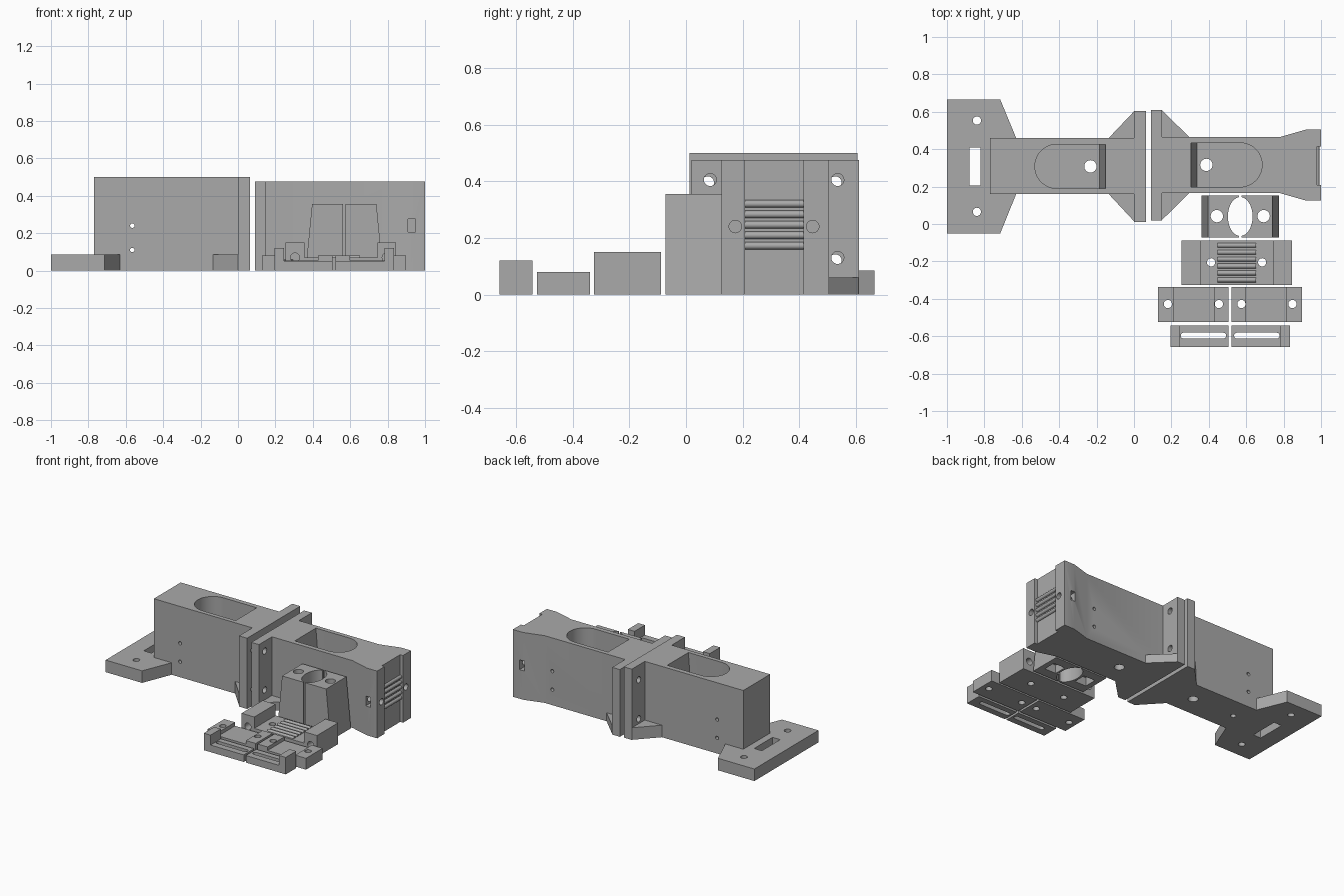
import bpy, bmesh, math
from mathutils import Vector

if "Cube" in bpy.data.objects:
    bpy.data.objects.remove(bpy.data.objects["Cube"])

GREY = bpy.data.materials.new("plain grey")
GREY.diffuse_color = (0.4, 0.4, 0.4, 1)
GREY.use_nodes = True
GREY.node_tree.nodes["Principled BSDF"].inputs["Base Color"].default_value = GREY.diffuse_color


def prism(name, pts, lo, hi, axis="z"):
    """Extrude a 2D profile along an axis (z: x,y  y: x,z  x: y,z)."""
    place = {"z": lambda a, b, c: (a, b, c), "y": lambda a, b, c: (a, c, b),
             "x": lambda a, b, c: (c, a, b)}[axis]
    bm = bmesh.new()
    face = bm.faces.new([bm.verts.new(place(a, b, lo)) for a, b in pts])
    ext = bmesh.ops.extrude_face_region(bm, geom=[face])
    move = Vector(place(0, 0, hi - lo))
    bmesh.ops.translate(bm, vec=move, verts=[g for g in ext["geom"] if isinstance(g, bmesh.types.BMVert)])
    bmesh.ops.recalc_face_normals(bm, faces=bm.faces)
    me = bpy.data.meshes.new(name)
    bm.to_mesh(me)
    bm.free()
    me.materials.append(GREY)
    ob = bpy.data.objects.new(name, me)
    bpy.context.collection.objects.link(ob)
    return ob


def box(name, x0, x1, y0, y1, z0, z1):
    return prism(name, [(x0, y0), (x1, y0), (x1, y1), (x0, y1)], z0, z1)


def rod(a, b, r, lo, hi, axis="z", rb=None, n=32):
    """Round or oval bar, used for holes and ridges."""
    rb = rb or r
    pts = [(a + r * math.cos(2 * math.pi * i / n), b + rb * math.sin(2 * math.pi * i / n)) for i in range(n)]
    return prism("rod", pts, lo, hi, axis)


def combine(ob, others, op="DIFFERENCE"):
    bpy.context.view_layer.objects.active = ob
    for o in others:
        m = ob.modifiers.new("bool", "BOOLEAN")
        m.operation, m.solver, m.object = op, "EXACT", o
        bpy.ops.object.modifier_apply(modifier=m.name)
        bpy.data.objects.remove(o)
    return ob


def pocket(flat, end, yc, top, slope, r=0.118):
    """Deep recess: round at one end, leaning flat wall at the other."""
    s = 1 if end > flat else -1
    c = end - s * r
    pts = [(flat, yc - r)]
    pts += [(c + s * r * math.cos(t), yc + r * math.sin(t))
            for t in (math.pi * (i / 24 - 0.5) for i in range(25))]
    pts += [(flat, yc + r)]
    ob = prism("pocket", pts, 0.08, top)
    for v in ob.data.vertices:
        if abs(v.co.x - flat) < 1e-4 and v.co.z < 0.1:
            v.co.x += s * slope
    return ob


# Left arm: body, flange, gussets and foot plate
left = box("left_arm", -0.77, 0.03, 0.16, 0.46, 0, 0.5)
combine(left, [
    box("flange", 0, 0.063, 0.012, 0.605, 0, 0.5),
    prism("gusset", [(-0.135, 0.16), (0.0, 0.015), (0.03, 0.015), (0.03, 0.602), (0.0, 0.602), (-0.135, 0.46)],
          0, 0.085),
    prism("foot", [(-1, -0.05), (-0.715, -0.05), (-0.63, 0.16), (-0.63, 0.46), (-0.715, 0.665), (-1, 0.665)],
          0, 0.085)], "UNION")
cuts = [pocket(-0.15, -0.53, 0.308, 0.52, 0.035),
        rod(-0.233, 0.308, 0.033, -0.1, 0.2),
        rod(-0.565, 0.308, 0.018, -0.1, 0.3),
        box("slot", -0.88, -0.82, 0.205, 0.41, -0.1, 0.2)]
cuts += [rod(-0.84, y, 0.022, -0.1, 0.2) for y in (0.065, 0.553)]
cuts += [rod(-0.565, z, 0.012, 0, 0.6, "y") for z in (0.11, 0.24)]
cuts += [rod(y, z, 0.022, -0.05, 0.1, "x") for y in (0.077, 0.527) for z in (0.12, 0.395)]
combine(left, cuts)

# Right arm: flared end, flange and gussets
right = prism("right_arm", [(0.12, 0.165), (0.78, 0.165), (0.92, 0.125), (1, 0.125),
                            (1, 0.505), (0.92, 0.505), (0.78, 0.465), (0.12, 0.465)], 0, 0.475)
combine(right, [
    box("flange", 0.09, 0.15, 0.02, 0.61, 0, 0.475),
    prism("gusset", [(0.12, 0.022), (0.15, 0.022), (0.295, 0.165), (0.295, 0.465), (0.15, 0.608), (0.12, 0.608)],
          0, 0.06)], "UNION")
cuts = [pocket(0.303, 0.685, 0.316, 0.5, 0.035),
        rod(0.387, 0.316, 0.033, -0.1, 0.2),
        box("channel", 0.978, 1.1, 0.208, 0.414, -0.1, 0.6)]
cuts += [rod(0.72, z, 0.012, 0, 0.6, "y") for z in (0.11, 0.24)]
cuts += [rod(y, z, 0.022, 0.05, 0.2, "x") for y in (0.085, 0.535) for z in (0.13, 0.405)]
cuts += [rod(y, 0.24, 0.022, 0.88, 1.1, "x") for y in (0.174, 0.447)]
cuts += [box("nut_slot", 0.91, 0.948, a, b, 0.205, 0.275) for a, b in ((0.05, 0.2), (0.42, 0.6))]
combine(right, cuts)
for i in range(5):
    rod(0.978, 0.172 + i * 0.037, 0.013, 0.208, 0.414, "y", n=16).name = "end_grip_ridge"

# Split tapered clamp with an oval bore
for s in (-1, 1):
    c = 0.568
    half = prism("clamp_half", [(c + s * 0.006, 0), (c + s * 0.207, 0), (c + s * 0.172, 0.355),
                                (c + s * 0.006, 0.355)], -0.073, 0.153, "y")
    x = c + s * 0.125
    combine(half, [rod(c, 0.04, 0.066, -0.1, 0.5, rb=0.104, n=48),
                   rod(x, 0.042, 0.033, -0.1, 0.5),
                   box("nut_trap", x - 0.045, x + 0.045, -0.003, 0.087, -0.1, 0.06)])

# Grip base with raised ends
base = prism("grip_base", [(0.255, 0), (0.845, 0), (0.845, 0.15), (0.745, 0.15), (0.745, 0.07),
                           (0.355, 0.07), (0.355, 0.15), (0.255, 0.15)], -0.325, -0.088, "y")
combine(base, [rod(x, -0.205, 0.022, -0.1, 0.2) for x in (0.412, 0.685)]
        + [rod(x, 0.07, 0.024, -0.4, 0, "y") for x in (0.305, 0.795)])
for i in range(6):
    rod(-0.299 + i * 0.037, 0.068, 0.013, 0.447, 0.652, "x", n=16).name = "base_grip_ridge"

# Paired stepped brackets and slotted rails
for s in (-1, 1):
    c = 0.514
    X = lambda d: c + s * d
    bracket = prism("bracket", [(X(0.008), 0), (X(0.385), 0), (X(0.385), 0.08), (X(0.3), 0.08), (X(0.3), 0.055),
                                (X(0.085), 0.055), (X(0.085), 0.08), (X(0.008), 0.08)], -0.525, -0.338, "y")
    combine(bracket, [rod(X(d), -0.428, 0.022, -0.1, 0.2) for d in (0.06, 0.333)])
    rail = prism("slotted_rail", [(X(0.008), 0), (X(0.32), 0), (X(0.32), 0.12), (X(0.268), 0.12),
                                  (X(0.268), 0.05), (X(0.008), 0.05)], -0.658, -0.542, "y")
    slot = []
    for mid, start in ((0.248, -0.5), (0.037, 0.5)):
        slot += [(c + s * (mid + 0.016 * math.cos(t)), -0.597 + 0.016 * math.sin(t))
                 for t in (math.pi * (start + i / 10) for i in range(11))]
    combine(rail, [prism("slot", slot, -0.1, 0.2)])

# Smooth round walls, keep edges crisp
for ob in bpy.context.scene.objects:
    ob.select_set(True)
bpy.context.view_layer.objects.active = left
bpy.ops.object.shade_smooth_by_angle(angle=math.radians(30))
